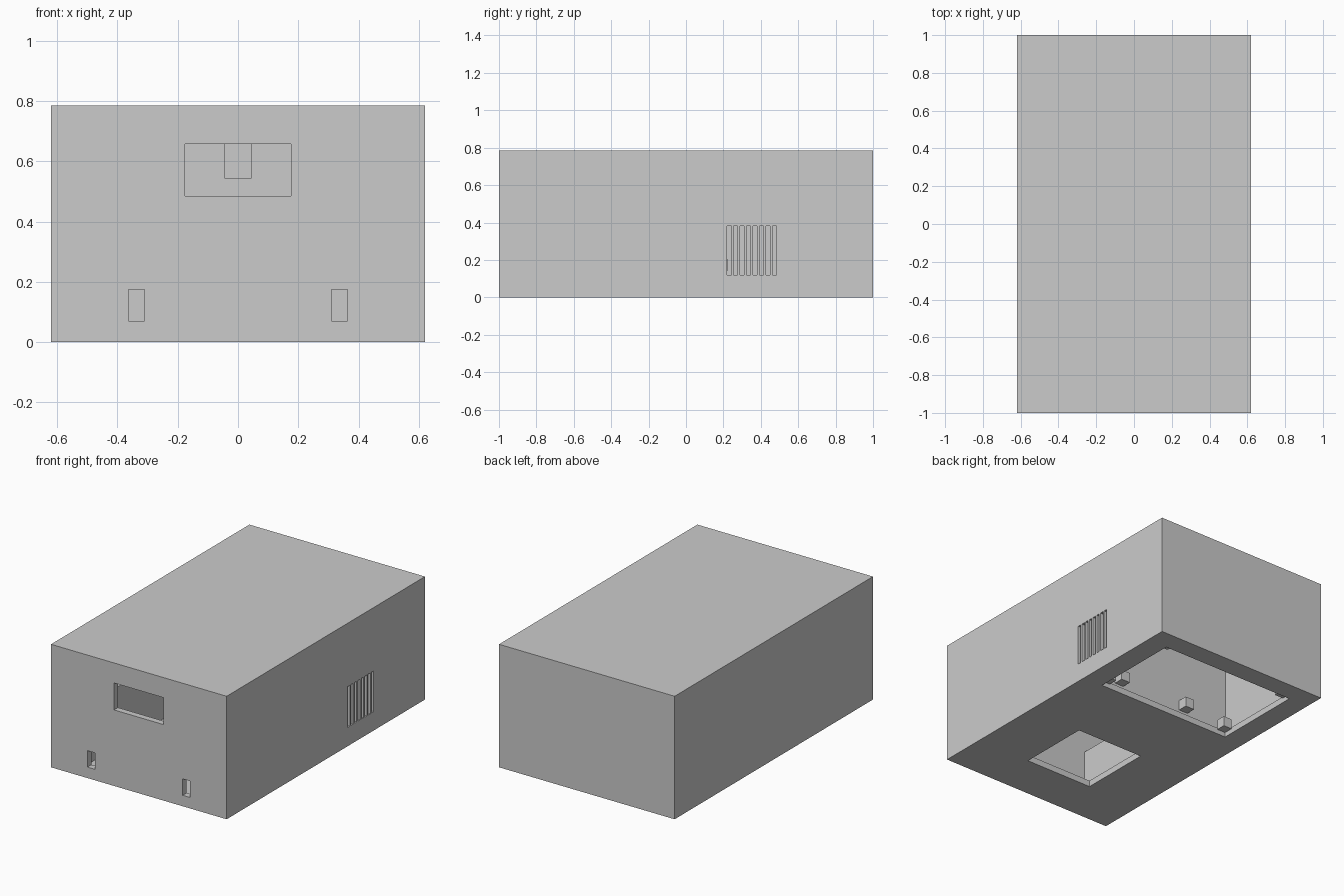
import bpy
import bmesh

if "Cube" in bpy.data.objects:
    bpy.data.objects.remove(bpy.data.objects["Cube"], do_unlink=True)

grey = bpy.data.materials.new("plain_grey")
grey.use_nodes = True
COLOUR = (0.6, 0.6, 0.6, 1)
grey.diffuse_color = COLOUR
grey.node_tree.nodes["Principled BSDF"].inputs["Base Color"].default_value = COLOUR

X, Y, Z, WALL = 0.62, 1.0, 0.785, 0.04
IX, IY, IZ = X - WALL, Y - WALL, Z - WALL


def box(name, xs, ys, zs):
    """Axis-aligned box between the given limits."""
    bm = bmesh.new()
    bmesh.ops.create_cube(bm, size=1)
    for v in bm.verts:
        v.co = [lim[0] if c < 0 else lim[1] for c, lim in zip(v.co, (xs, ys, zs))]
    mesh = bpy.data.meshes.new(name)
    bm.to_mesh(mesh)
    bm.free()
    mesh.materials.append(grey)
    obj = bpy.data.objects.new(name, mesh)
    bpy.context.collection.objects.link(obj)
    return obj


def cut(target, cutters):
    """Subtract the cutters, bake the result and remove them."""
    for c in cutters:
        mod = target.modifiers.new(c.name, 'BOOLEAN')
        mod.operation = 'DIFFERENCE'
        mod.solver = 'EXACT'
        mod.object = c
    graph = bpy.context.evaluated_depsgraph_get()
    mesh = bpy.data.meshes.new_from_object(target.evaluated_get(graph))
    target.modifiers.clear()
    target.data = mesh
    for c in cutters:
        bpy.data.objects.remove(c, do_unlink=True)


# Hollow housing
shell = box("housing", (-X, X), (-Y, Y), (0, Z))
cutters = [box("cavity_cut", (-IX, IX), (-IY, IY), (WALL, IZ))]

# Display window and two small slots in the front wall
front = (-Y - 0.1, -IY + 0.02)
cutters.append(box("window_cut", (-0.175, 0.175), front, (0.485, 0.657)))
for s in (-1, 1):
    xs = sorted((s * 0.31, s * 0.363))
    cutters.append(box("front_slot_cut", xs, front, (0.07, 0.175)))

# Vent slots in the left wall
for i in range(8):
    y = 0.22 + i * 0.0345
    cutters.append(box("vent_cut", (IX - 0.02, X + 0.1), (y, y + 0.022), (0.12, 0.38)))

# Rear and front openings in the floor
floor = (-0.1, WALL + 0.02)
cutters.append(box("rear_opening_cut", (-0.48, 0.48), (0.275, 0.872), floor))
cutters.append(box("front_opening_cut", (-0.24, 0.24), (-0.70, -0.225), floor))
cut(shell, cutters)

# Inner divider with a cable notch at the top
divider = box("divider", (-IX, IX), (0.12, 0.16), (WALL, IZ))
cut(divider, [box("notch_cut", (-0.045, 0.045), (0, 0.3), (0.545, Z + 0.1))])

# Mirrored parts: side rails, divider pegs and lid posts
for s, side in ((1, "left"), (-1, "right")):
    box(side + "_rail", sorted((s * 0.42, s * IX)), (-IY, 0.12), (WALL, 0.42))
    box(side + "_divider_peg", (s * 0.25 - 0.032, s * 0.25 + 0.032), (0.16, 0.222), (0.14, 0.205))
    xs = sorted((s * 0.42, s * 0.48))
    for y, end in ((0.275, "front"), (0.812, "rear")):
        box(f"{side}_{end}_lid_post", xs, (y, y + 0.06), (0.03, 0.095))
